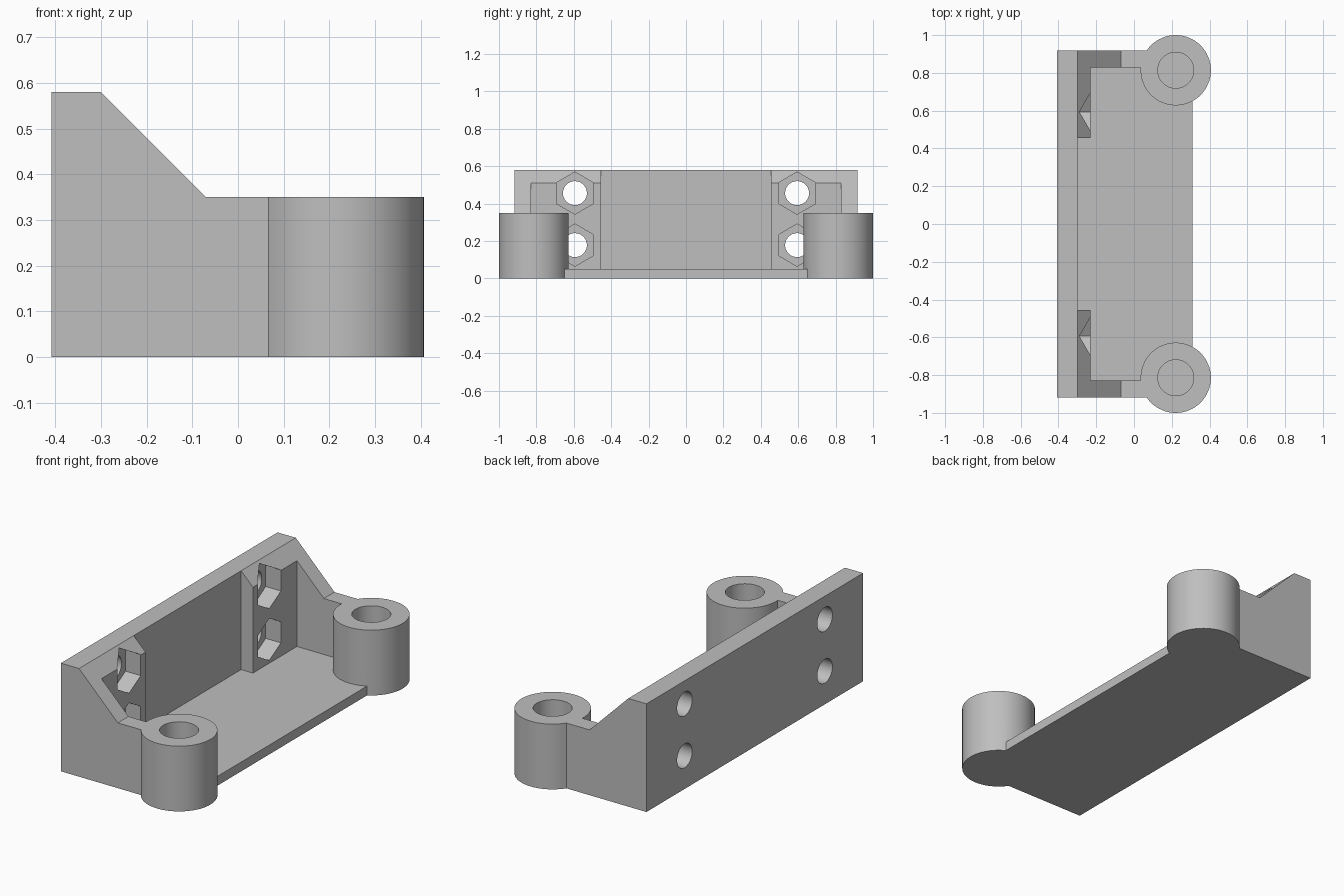
import bpy, bmesh, math
from mathutils import Matrix, Vector

if "Cube" in bpy.data.objects:
    bpy.data.objects.remove(bpy.data.objects["Cube"])

COLOR = (0.52, 0.52, 0.52, 1)
grey = bpy.data.materials.new("plain grey")
grey.use_nodes = True
grey.diffuse_color = COLOR
grey.node_tree.nodes["Principled BSDF"].inputs["Base Color"].default_value = COLOR


def make(name, bm):
    bmesh.ops.recalc_face_normals(bm, faces=bm.faces)
    mesh = bpy.data.meshes.new(name)
    bm.to_mesh(mesh)
    bm.free()
    mesh.materials.append(grey)
    ob = bpy.data.objects.new(name, mesh)
    bpy.context.collection.objects.link(ob)
    return ob


def box(name, lo, hi):
    bm = bmesh.new()
    lo, hi = Vector(lo), Vector(hi)
    bmesh.ops.create_cube(bm, size=1)
    bmesh.ops.scale(bm, vec=hi - lo, verts=bm.verts)
    bmesh.ops.translate(bm, vec=(lo + hi) / 2, verts=bm.verts)
    return make(name, bm)


def prism(name, base, radius, length, sides=64, along_x=False):
    """Regular prism rising from base along z, or along x with a corner up."""
    bm = bmesh.new()
    turn = Matrix.Rotation(math.pi / 2, 4, 'Y') if along_x else Matrix()
    lift = Matrix.Translation((0, 0, length / 2))
    # a cone's first corner lies on an axis; make sure one corner points up
    bmesh.ops.create_cone(bm, cap_ends=True, segments=sides, radius1=radius,
                          radius2=radius, depth=length, matrix=lift)
    if along_x:
        first = max(v.co.x for v in bm.verts)
        if first < radius * 0.99:
            bmesh.ops.rotate(bm, verts=bm.verts,
                             matrix=Matrix.Rotation(math.pi / sides, 3, 'Z'))
    bmesh.ops.transform(bm, matrix=Matrix.Translation(base) @ turn, verts=bm.verts)
    return make(name, bm)


def combine(target, tool, operation):
    tool.hide_render = True
    mod = target.modifiers.new(operation, 'BOOLEAN')
    mod.operation, mod.solver, mod.object = operation, 'EXACT', tool
    bpy.context.view_layer.objects.active = target
    bpy.ops.object.modifier_apply(modifier=mod.name)
    bpy.data.objects.remove(tool)


# Outer body: side profile with sloped shoulder, extruded along y
WALL_Y = 0.918
profile = [(-0.408, 0), (0.31, 0), (0.31, 0.35), (-0.07, 0.35),
           (-0.3, 0.58), (-0.408, 0.58)]
bm = bmesh.new()
side = bm.faces.new([bm.verts.new((x, -WALL_Y, z)) for x, z in profile])
grown = bmesh.ops.extrude_face_region(bm, geom=[side])["geom"]
bmesh.ops.translate(bm, vec=(0, 2 * WALL_Y, 0),
                    verts=[g for g in grown if isinstance(g, bmesh.types.BMVert)])
bracket = make("mounting_bracket", bm)

# Main cavity, then the deeper bay between the nut blocks
combine(bracket, box("cavity_cutter", (-0.23, -0.828, 0.05), (0.6, 0.828, 1)), 'DIFFERENCE')
combine(bracket, box("bay_cutter", (-0.3, -0.455, 0.05), (0.5, 0.455, 0.9)), 'DIFFERENCE')

# Corner posts with blind holes
for s in (-1, 1):
    combine(bracket, prism("post", (0.221, 0.814 * s, 0), 0.186, 0.35), 'UNION')
for s in (-1, 1):
    combine(bracket, prism("post_hole", (0.221, 0.814 * s, 0.05), 0.095, 0.5), 'DIFFERENCE')

# Bolt holes through the back wall with hexagonal nut pockets
for s in (-1, 1):
    for z in (0.178, 0.456):
        combine(bracket, prism("nut_pocket", (-0.32, 0.594 * s, z), 0.113, 0.2, 6, True),
                'DIFFERENCE')
        combine(bracket, prism("bolt_hole", (-0.5, 0.594 * s, z), 0.064, 0.35, 48, True),
                'DIFFERENCE')

bpy.ops.object.select_all(action='DESELECT')
bracket.select_set(True)
bpy.context.view_layer.objects.active = bracket
bpy.ops.object.shade_smooth_by_angle(angle=math.radians(30))
